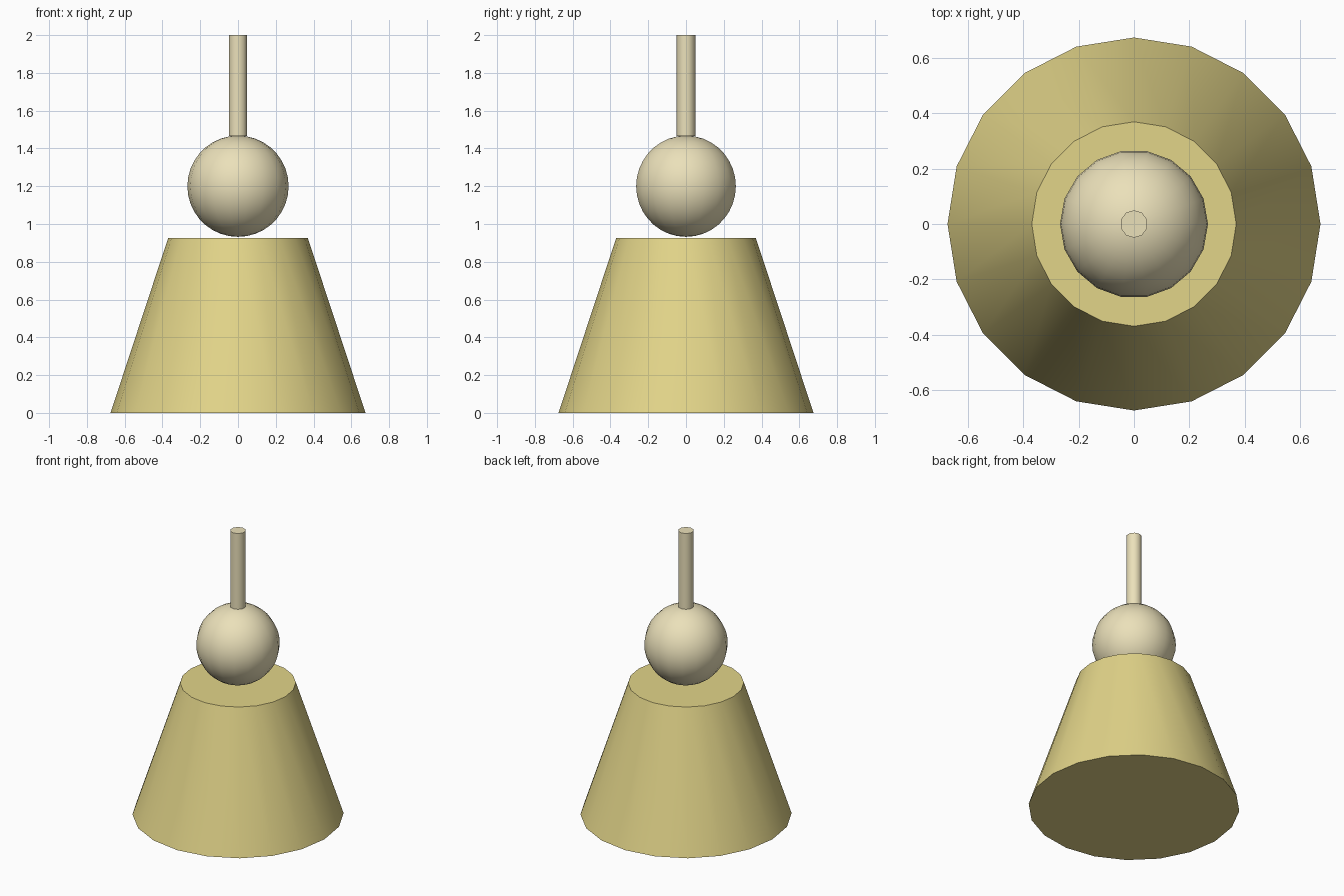
import bpy, math

if "Cube" in bpy.data.objects:
    bpy.data.objects.remove(bpy.data.objects["Cube"])


def finish(name, color):
    """Name, colour and smooth the part, keeping cap edges sharp."""
    ob = bpy.context.object
    ob.name = name
    mat = bpy.data.materials.get(color[0])
    if mat is None:
        mat = bpy.data.materials.new(color[0])
        mat.diffuse_color = color[1]
        mat.use_nodes = True
        mat.node_tree.nodes["Principled BSDF"].inputs["Base Color"].default_value = mat.diffuse_color
    ob.data.materials.append(mat)
    bpy.ops.object.shade_smooth_by_angle(angle=math.radians(50))


def frustum(name, color, sides, r_low, r_high, z0, z1):
    # first vertex lies on the y axis
    bpy.ops.mesh.primitive_cone_add(vertices=sides, radius1=r_low, radius2=r_high,
                                    depth=z1 - z0, location=(0, 0, (z0 + z1) / 2))
    finish(name, color)


GOLD = ("gold", (0.76, 0.66, 0.25, 1))
CREAM = ("cream", (0.83, 0.75, 0.49, 1))

# Tapered body
frustum("tapered_base", GOLD, 20, 0.675, 0.37, 0.0, 0.925)

# Ball, turned so a meridian lies on the y axis
bpy.ops.mesh.primitive_uv_sphere_add(segments=18, ring_count=18, radius=0.268,
                                     location=(0, 0, 1.2), rotation=(0, 0, math.pi / 2))
finish("ball", CREAM)

# Thin rod on top of the ball
frustum("rod", CREAM, 10, 0.05, 0.05, 1.465, 2.0)
